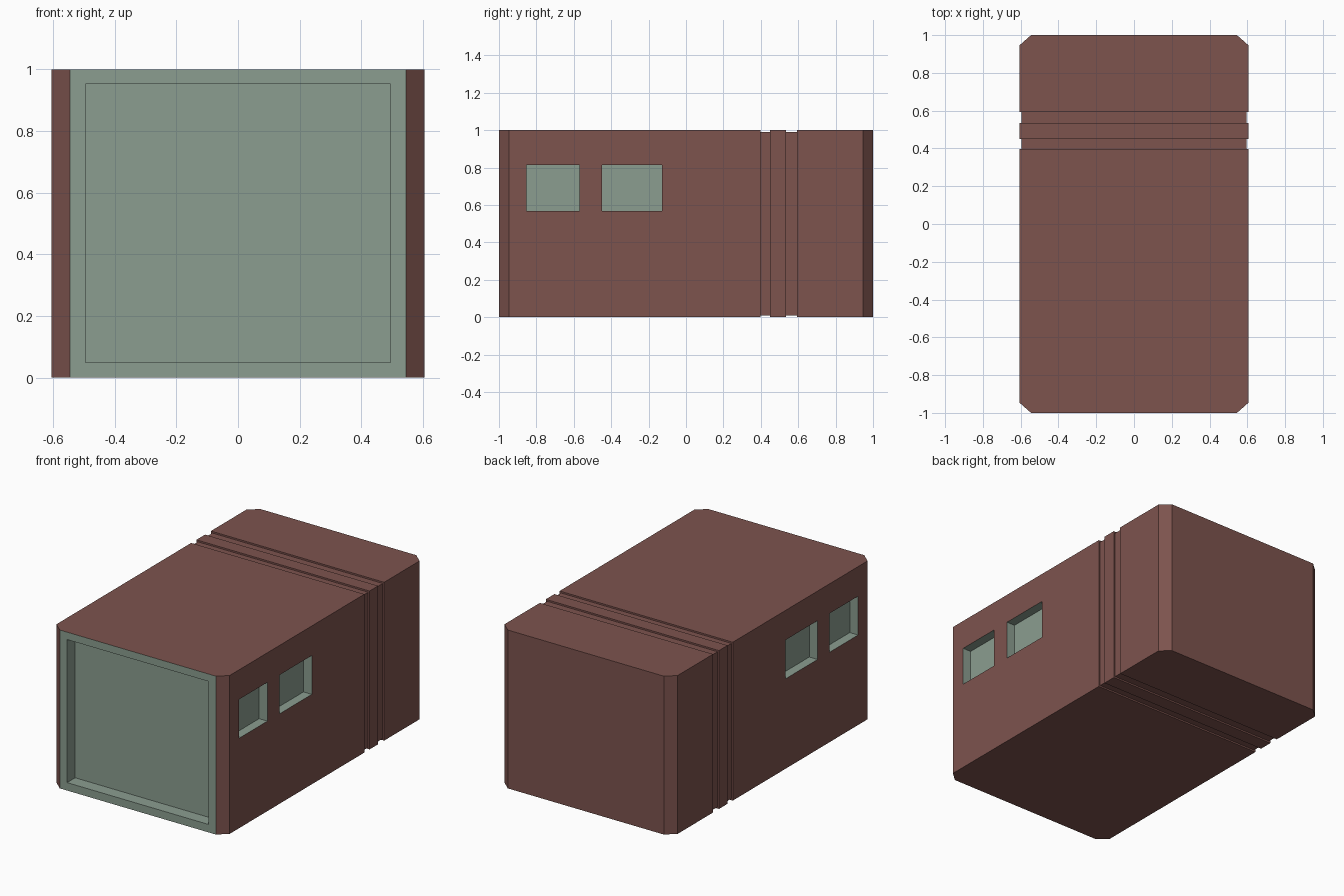
import bpy, bmesh

if "Cube" in bpy.data.objects:
    bpy.data.objects.remove(bpy.data.objects["Cube"])


def make_material(name, rgb):
    m = bpy.data.materials.new(name)
    m.diffuse_color = (*rgb, 1)
    m.use_nodes = True
    m.node_tree.nodes["Principled BSDF"].inputs["Base Color"].default_value = m.diffuse_color
    return m


brown = make_material("reddish brown", (0.205, 0.087, 0.076))
green = make_material("grey green", (0.258, 0.337, 0.279))


def make_object(name, bm):
    mesh = bpy.data.meshes.new(name)
    bmesh.ops.recalc_face_normals(bm, faces=bm.faces)
    bm.to_mesh(mesh)
    bm.free()
    mesh.materials.append(brown)
    mesh.materials.append(green)
    obj = bpy.data.objects.new(name, mesh)
    bpy.context.collection.objects.link(obj)
    return obj


def add_box(bm, x0, x1, y0, y1, z0, z1):
    verts = bmesh.ops.create_cube(bm, size=1)["verts"]
    for v in verts:
        v.co.x = x1 if v.co.x > 0 else x0
        v.co.y = y1 if v.co.y > 0 else y0
        v.co.z = z1 if v.co.z > 0 else z0


# Body: rectangular sections along y (y, half width, inset of top and bottom)
W, G = 0.605, 0.01
sections = [(-1, 0.545, 0), (-0.947, W, 0)]
for y0, y1 in ((0.397, 0.449), (0.535, 0.594)):  # two grooves round the body
    sections += [(y0, W, 0), (y0, W - G, G), (y1, W - G, G), (y1, W, 0)]
sections += [(0.947, W, 0), (1, 0.545, 0)]

bm = bmesh.new()
rings = [[bm.verts.new(c) for c in ((-w, y, g), (w, y, g), (w, y, 1 - g), (-w, y, 1 - g))]
         for y, w, g in sections]
for a, b in zip(rings, rings[1:]):
    for i in range(4):
        j = (i + 1) % 4
        bm.faces.new((a[i], a[j], b[j], b[i]))
front = bm.faces.new(rings[0])
front.material_index = 1  # green front frame
bm.faces.new(rings[-1])
body = make_object("body", bm)

# Recesses: front panel and two windows on each side
bm = bmesh.new()
add_box(bm, -0.494, 0.494, -1.1, -0.92, 0.05, 0.953)
for y0, y1 in ((-0.853, -0.57), (-0.449, -0.128)):
    for s in (-1, 1):
        xs = sorted((s * (W - 0.058), s * (W + 0.1)))
        add_box(bm, *xs, y0, y1, 0.568, 0.813)
for f in bm.faces:
    f.material_index = 1
cutter = make_object("recess_cutter", bm)
cutter.hide_render = True

mod = body.modifiers.new("recesses", "BOOLEAN")
mod.operation = "DIFFERENCE"
mod.solver = "EXACT"
mod.object = cutter
bpy.context.view_layer.objects.active = body
body.select_set(True)
bpy.ops.object.modifier_apply(modifier=mod.name)
bpy.data.objects.remove(cutter)
